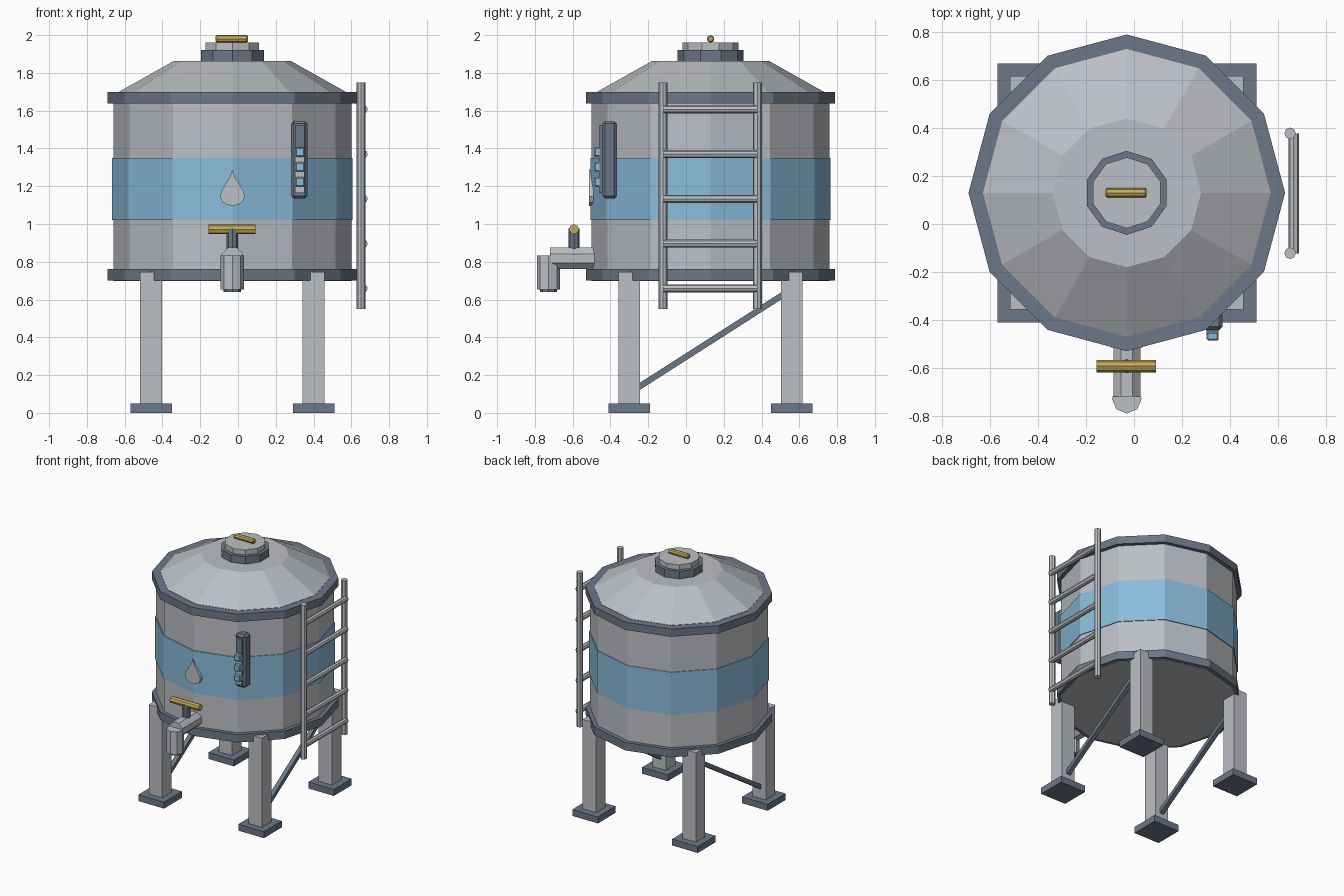
import bpy, bmesh, math
from mathutils import Matrix, Vector

if "Cube" in bpy.data.objects:
    bpy.data.objects.remove(bpy.data.objects["Cube"])


def material(name, rgb):
    m = bpy.data.materials.new(name)
    m.diffuse_color = (*rgb, 1)
    m.use_nodes = True
    m.node_tree.nodes["Principled BSDF"].inputs["Base Color"].default_value = m.diffuse_color
    return m


STEEL = material("light_steel", (0.50, 0.52, 0.55))
SLATE = material("slate_trim", (0.150, 0.188, 0.243))
BLUE = material("water_blue", (0.25, 0.50, 0.70))
GOLD = material("brass", (0.56, 0.41, 0.10))
CX, CY = -0.03, 0.13  # tank axis


def finish(name, bm, mat):
    bmesh.ops.recalc_face_normals(bm, faces=bm.faces)
    me = bpy.data.meshes.new(name)
    bm.to_mesh(me)
    bm.free()
    ob = bpy.data.objects.new(name, me)
    bpy.context.collection.objects.link(ob)
    me.materials.append(mat)
    return ob


def lathe(name, profile, n, loc, mat, axis='Z', phase=0.0, closed=False):
    """Revolve (radius, height) points with n flat sides."""
    bm = bmesh.new()
    rings = []
    for r, z in profile:
        rings.append([bm.verts.new((r * math.cos(a), r * math.sin(a), z))
                      for a in (phase + math.tau * i / n for i in range(n))])
    pairs = list(zip(rings, rings[1:]))
    if closed:
        pairs.append((rings[-1], rings[0]))
    else:
        bm.faces.new(rings[0])
        bm.faces.new(rings[-1])
    for a, b in pairs:
        for i in range(n):
            j = (i + 1) % n
            bm.faces.new((a[i], a[j], b[j], b[i]))
    rot = {'Z': Matrix(), 'X': Matrix.Rotation(math.pi / 2, 4, 'Y'),
           'Y': Matrix.Rotation(-math.pi / 2, 4, 'X')}[axis]
    bm.transform(Matrix.Translation(loc) @ rot)
    return finish(name, bm, mat)


def rod(name, r, half, loc, mat, axis, n=8, chamfer=0.0, phase=0.0):
    prof = [(r, -half), (r, half)]
    if chamfer:
        prof = [(r - chamfer, -half), (r, chamfer - half), (r, half - chamfer), (r - chamfer, half)]
    return lathe(name, prof, n, loc, mat, axis, phase)


def box(name, size, loc, mat, rot=None, bevel=0.0):
    bm = bmesh.new()
    bmesh.ops.create_cube(bm, size=1)
    bmesh.ops.scale(bm, vec=size, verts=bm.verts)
    if bevel:
        bmesh.ops.bevel(bm, geom=bm.edges[:], offset=bevel, segments=1, affect='EDGES')
    bm.transform(Matrix.Translation(loc) @ (rot or Matrix()))
    return finish(name, bm, mat)


# Tank shell, blue band and rims
lathe("tank_body", [(0.63, 0.697), (0.63, 1.68)], 12, (CX, CY, 0), STEEL)
lathe("tank_band", [(0.636, 1.02), (0.636, 1.35), (0.62, 1.35), (0.62, 1.02)],
      12, (CX, CY, 0), BLUE, closed=True)
for name, z0, z1 in (("bottom_rim", 0.70, 0.762), ("top_rim", 1.638, 1.698)):
    lathe(name, [(0.66, z0), (0.66, z1), (0.59, z1), (0.59, z0)],
          12, (CX, CY, 0), SLATE, closed=True)

# Roof, hatch and hatch handle
lathe("roof", [(0.60, 1.67), (0.60, 1.70), (0.31, 1.863)], 12, (CX, CY, 0), STEEL)
lathe("hatch_collar", [(0.175, 1.85), (0.175, 1.922)], 10, (CX, CY, 0), SLATE, phase=math.pi / 2)
lathe("hatch_lid", [(0.148, 1.91), (0.148, 1.96)], 10, (CX, CY, 0), STEEL, phase=math.pi / 2)
rod("hatch_handle", 0.02, 0.085, (CX - 0.003, CY, 1.98), GOLD, 'X', chamfer=0.006)

# Legs, foot pads and side braces
for sx, side in ((-1, "left"), (1, "right")):
    x = CX + sx * 0.43
    for sy, end in ((-1, "front"), (1, "back")):
        y = CY + sy * 0.43
        box(f"{end}_{side}_leg", (0.115, 0.115, 0.743), (x, y, 0.3735), STEEL)
        box(f"{end}_{side}_foot", (0.22, 0.22, 0.05), (x, y, 0.025), SLATE)
    a, b = Vector((x, CY - 0.43, 0.105)), Vector((x, CY + 0.43, 0.655))
    d = b - a
    box(f"{side}_brace", (0.034, d.length, 0.032), (a + b) / 2, SLATE,
        Matrix.Rotation(math.atan2(d.z, d.y), 4, 'X'))

# Ladder
for y, end in ((-0.122, "front"), (0.378, "back")):
    rod(f"ladder_{end}_rail", 0.024, 0.60, (0.651, y, 1.15), STEEL, 'Z')
for i in range(5):
    rod(f"ladder_rung_{i + 1}", 0.021, 0.25, (0.666, 0.128, 0.659 + 0.237 * i), STEEL, 'Y')

# Tap: pipe, downward spout, stem and turning handle
rod("tap_pipe", 0.061, 0.15, (CX, -0.57, 0.818), STEEL, 'Y', phase=math.pi / 8)
lathe("tap_spout", [(0.062, 0.652), (0.062, 0.832)], 8, (CX, -0.728, 0), STEEL)
lathe("tap_outlet", [(0.046, 0.64), (0.046, 0.67)], 8, (CX, -0.728, 0), SLATE)
lathe("tap_stem", [(0.03, 0.84), (0.03, 0.975)], 8, (CX, -0.593, 0), SLATE)
rod("tap_handle", 0.026, 0.124, (CX - 0.002, -0.593, 0.972), GOLD, 'X')

# Level gauge: frame, strip and blue marks
box("gauge_frame", (0.085, 0.075, 0.41), (0.326, -0.4045, 1.34), SLATE, bevel=0.014)
box("gauge_strip", (0.05, 0.04, 0.36), (0.328, -0.437, 1.345), SLATE)
box("gauge_scale", (0.05, 0.045, 0.235), (0.328, -0.438, 1.285), STEEL)
for i in range(3):
    box(f"gauge_mark_{i + 1}", (0.05, 0.05, 0.05), (0.328, -0.461, 1.223 + 0.079 * i), BLUE, bevel=0.006)

# Water drop emblem on the band
half = [(0.012, 1.25), (0.035, 1.215), (0.058, 1.175), (0.066, 1.145), (0.052, 1.115), (0.028, 1.102)]
outline = [(0, 1.288)] + half + [(0, 1.096)] + [(-x, z) for x, z in reversed(half)]
bm = bmesh.new()
face = bm.faces.new([bm.verts.new((CX + x, -0.514, z)) for x, z in outline])
ext = bmesh.ops.extrude_face_region(bm, geom=[face], use_keep_orig=True)
bmesh.ops.translate(bm, vec=(0, 0.03, 0),
                    verts=[v for v in ext["geom"] if isinstance(v, bmesh.types.BMVert)])
finish("water_drop", bm, STEEL)
